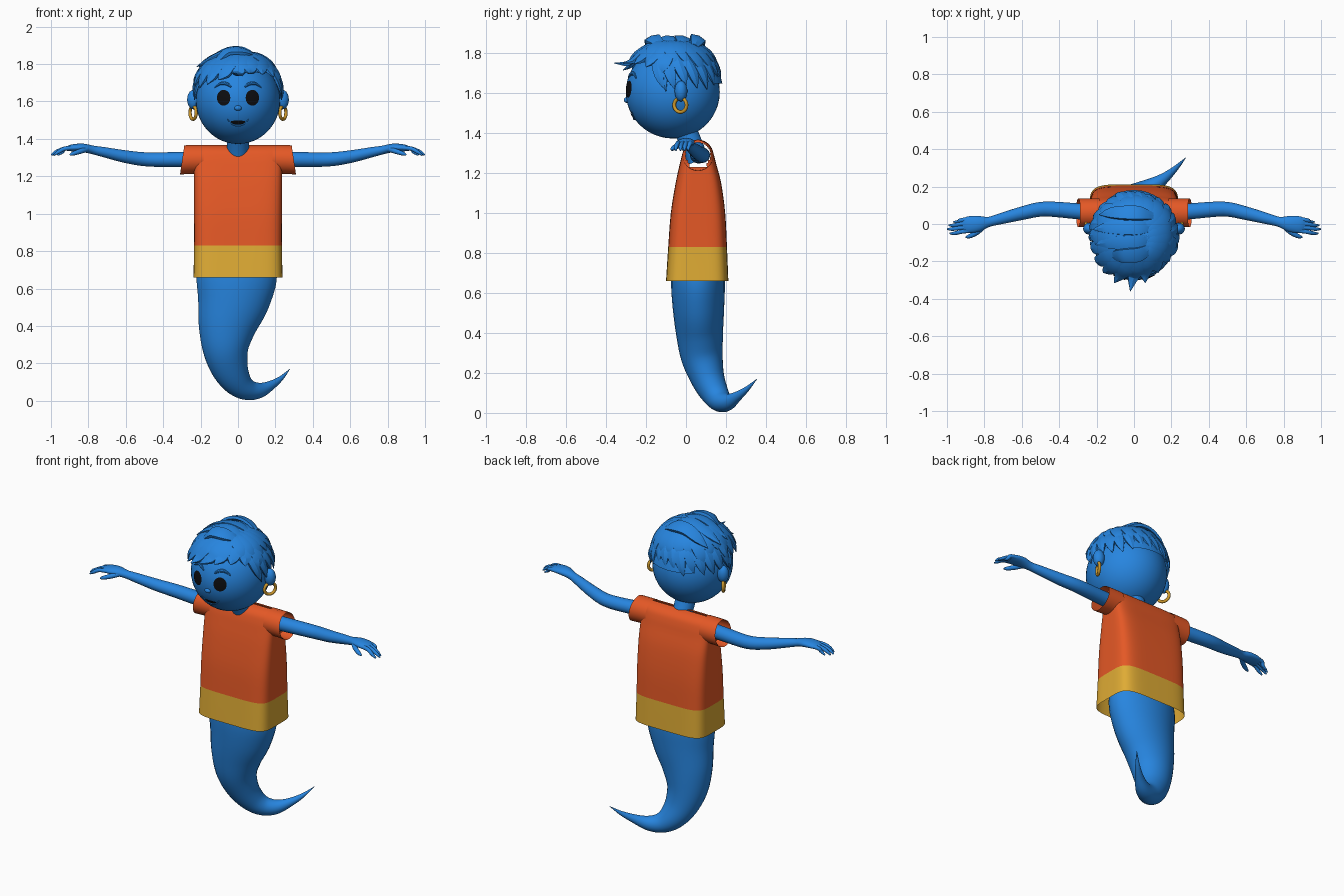
import bpy, bmesh, math, random
from mathutils import Vector, Quaternion

if "Cube" in bpy.data.objects:
    bpy.data.objects.remove(bpy.data.objects["Cube"])

random.seed(4)


def mat(name, rgb):
    m = bpy.data.materials.new(name)
    m.diffuse_color = (*rgb, 1)
    m.use_nodes = True
    m.node_tree.nodes["Principled BSDF"].inputs["Base Color"].default_value = m.diffuse_color
    return m


BLUE = mat("blue skin", (0.02, 0.235, 0.74))
ORANGE = mat("orange cloth", (0.78, 0.098, 0.019))
YELLOW = mat("yellow cloth", (0.74, 0.41, 0.035))
GOLD = mat("gold", (0.62, 0.32, 0.025))
BLACK = mat("black", (0.004, 0.004, 0.005))

HEAD = Vector((0, -0.066, 1.605))
HR = Vector((0.225, 0.235, 0.232))


def finish(bm, name, mats, angle=40):
    bmesh.ops.recalc_face_normals(bm, faces=bm.faces)
    me = bpy.data.meshes.new(name)
    bm.to_mesh(me)
    bm.free()
    ob = bpy.data.objects.new(name, me)
    bpy.context.collection.objects.link(ob)
    for m in mats:
        me.materials.append(m)
    bpy.ops.object.select_all(action='DESELECT')
    bpy.context.view_layer.objects.active = ob
    ob.select_set(True)
    bpy.ops.object.shade_smooth_by_angle(angle=math.radians(angle))
    return ob


def spline(rows, steps):
    """Catmull-Rom through rows of equal length."""
    out = []
    for i in range(len(rows) - 1):
        p = [rows[max(0, min(len(rows) - 1, i + k))] for k in (-1, 0, 1, 2)]
        for s in range(steps):
            t = s / steps
            out.append([0.5 * (2 * b + (c - a) * t + (2 * a - 5 * b + 4 * c - d) * t * t
                        + (3 * b - a - 3 * c + d) * t ** 3) for a, b, c, d in zip(*p)])
    return out + [list(rows[-1])]


def loft(bm, rows, n=16, steps=4, u=(1, 0, 0), power=2, fixed=None, center=None, caps=True):
    """Skin along rows of (x, y, z, radius_u, radius_v)."""
    rows = spline(rows, steps)
    pts = [Vector(r[:3]) for r in rows]
    u = Vector(u)
    rings = []
    for i, p in enumerate(pts):
        t = Vector(fixed) if fixed else (pts[min(i + 1, len(pts) - 1)] - pts[max(i - 1, 0)]).normalized()
        if center:
            u = t.cross(p - center)
        u = (u - t * u.dot(t)).normalized()
        v = t.cross(u)
        ring = []
        for k in range(n):
            a = 2 * math.pi * (k + 0.5) / n
            c, s = (math.copysign(abs(f) ** (2 / power), f) for f in (math.cos(a), math.sin(a)))
            ring.append(bm.verts.new(p + u * c * max(rows[i][3], 0.0008) + v * s * max(rows[i][4], 0.0008)))
        rings.append(ring)
    for r, q in zip(rings, rings[1:]):
        for k in range(n):
            bm.faces.new((r[k], r[(k + 1) % n], q[(k + 1) % n], q[k]))
    if caps:
        bm.faces.new(rings[0])
        bm.faces.new(rings[-1])
    return rings


def tube(name, rows, material, **kw):
    bm = bmesh.new()
    loft(bm, rows, **kw)
    return finish(bm, name, [material])


def ball(name, loc, scale, material, seg=32, keep=None):
    bm = bmesh.new()
    bmesh.ops.create_uvsphere(bm, u_segments=seg, v_segments=seg // 2, radius=1)
    for v in bm.verts:
        v.co = Vector(a * b for a, b in zip(v.co, scale)) + Vector(loc)
    if keep:
        bmesh.ops.delete(bm, geom=[f for f in bm.faces if not keep(f.calc_center_median())], context='FACES')
    return finish(bm, name, [material])


def on_face(x, z, off=0.004):
    k = 1 - (x / HR.x) ** 2 - ((z - HEAD.z) / HR.z) ** 2
    return Vector((x, HEAD.y - HR.y * math.sqrt(max(k, 0)) - off, z))


def plate(name, x, z, shape, material):
    """Thin curved plate hugging the face; shape(angle) gives an xz offset."""
    bm = bmesh.new()
    rings = []
    for f in (0.02, 0.35, 0.7, 1):
        offs = [shape(2 * math.pi * k / 28) for k in range(28)]
        rings.append([bm.verts.new(on_face(x + a * f, z + b * f)) for a, b in offs])
    bm.faces.new(rings[0])
    for r, q in zip(rings, rings[1:]):
        for k in range(28):
            bm.faces.new((r[k], r[(k + 1) % 28], q[(k + 1) % 28], q[k]))
    bmesh.ops.recalc_face_normals(bm, faces=bm.faces)
    if sum(f.normal.y for f in bm.faces) > 0:
        bmesh.ops.reverse_faces(bm, faces=bm.faces)
    me = bpy.data.meshes.new(name)
    bm.to_mesh(me)
    bm.free()
    me.materials.append(material)
    bpy.context.collection.objects.link(bpy.data.objects.new(name, me))


# wispy tail replacing the legs
tube("tail", [(0, .06, .78, .205, .125), (-.008, .06, .66, .216, .135), (-.025, .062, .54, .195, .13),
              (-.057, .068, .4, .157, .118), (-.066, .08, .28, .124, .105), (-.044, .108, .175, .1, .085),
              (-.003, .143, .1, .078, .07), (.05, .175, .06, .058, .056), (.112, .21, .055, .042, .042),
              (.172, .253, .08, .026, .026), (.23, .305, .12, .013, .013), (.277, .355, .17, .001, .001)],
     BLUE, n=32, steps=5)

# shirt body with yellow hem band, open at the bottom and into the sleeves
SY, SZ, SR = 0.06, 1.29, 0.077
bm = bmesh.new()
loft(bm, [(0, .056, .66, .238, .156), (0, .058, .83, .235, .147), (0, .06, 1.0, .235, .136),
          (0, .062, 1.15, .235, .114), (0, SY, 1.25, .235, .09), (0, SY, 1.30, .235, .077),
          (0, SY, 1.335, .235, .062), (0, SY, 1.357, .235, .036), (0, SY, 1.367, .235, .004)],
     n=64, steps=4, power=5, fixed=(0, 0, 1), caps=False)
for f in bm.faces:
    f.material_index = 1 if f.calc_center_median().z < 0.83 else 0
hole = [f for f in bm.faces if abs(f.calc_center_median().x) > 0.2 and abs(f.normal.x) > -1
        and math.hypot(f.calc_center_median().y - SY, f.calc_center_median().z - SZ) < SR - 0.015]
bmesh.ops.delete(bm, geom=hole, context='FACES')
finish(bm, "shirt", [ORANGE, YELLOW])

# sleeves, arms, hands, ears, earrings, eyes and brows on both sides
for s, side in ((1, "left"), (-1, "right")):
    bm = bmesh.new()
    loft(bm, [(s * .185, SY, SZ, SR, SR), (s * .24, SY, SZ, SR, SR), (s * .298, SY, SZ - .002, SR, SR + .001)],
         n=32, u=(0, 1, 0), fixed=(s, 0, 0), caps=False)
    for v in bm.verts:
        if abs(v.co.x) > 0.29:
            v.co.x += s * (SZ - v.co.z) * 0.15
    finish(bm, side + "_sleeve", [ORANGE])

    tube(side + "_arm", [(s * .2, .062, 1.29, .042, .042), (s * .3, .068, 1.29, .043, .041),
                         (s * .48, .08, 1.29, .04, .038), (s * .6, .057, 1.305, .036, .034),
                         (s * .72, .026, 1.33, .029, .027), (s * .775, .012, 1.341, .027, .023),
                         (s * .83, .002, 1.352, .042, .023), (s * .885, -.004, 1.352, .045, .019),
                         (s * .915, -.008, 1.347, .034, .012)], BLUE, n=20, u=(0, 1, 0))
    fingers = bmesh.new()
    for y0, y1, tip in ((.028, .012, .965), (.007, -.007, .99), (-.014, -.027, .998), (-.034, -.05, .985)):
        loft(fingers, [(s * .87, y0, 1.352, .012, .012), (s * .925, (y0 + y1) / 2, 1.348, .0115, .0115),
                       (s * (tip - .025), y1, 1.33, .01, .01), (s * tip, y1, 1.313, .004, .004)],
             n=10, u=(0, 1, 0))
    loft(fingers, [(s * .80, -.008, 1.347, .015, .015), (s * .84, -.045, 1.335, .014, .014),
                   (s * .88, -.066, 1.322, .011, .011), (s * .9, -.07, 1.315, .004, .004)], n=10, u=(0, 0, 1))
    finish(fingers, side + "_fingers", [BLUE])

    ball(side + "_ear", (s * .238, -.025, 1.61), (.034, .032, .052), BLUE, 20)
    bpy.ops.mesh.primitive_torus_add(major_radius=.035, minor_radius=.009, major_segments=28, minor_segments=10,
                                     location=(s * .24, -.028, 1.54),
                                     rotation=(math.pi / 2, 0, math.radians(s * 62)))
    ring = bpy.context.object
    ring.name = side + "_earring"
    ring.data.materials.append(GOLD)
    bpy.ops.object.shade_smooth()

    plate(side + "_eye", s * .077, 1.62, lambda a: (.036 * math.cos(a), .042 * math.sin(a)), BLACK)
    brow = [(.037, 1.678, .004), (.06, 1.694, .009), (.09, 1.697, .009), (.125, 1.675, .003)]
    tube(side + "_eyebrow", [(*on_face(s * x, z, .002), r, r) for x, z, r in brow], BLUE, n=8)

# head, neck, nose and mouth
ball("head", HEAD, HR, BLUE, 48)
tube("neck", [(0, .06, 1.26, .06, .055), (0, .03, 1.34, .058, .055), (0, -.02, 1.45, .06, .06)], BLUE, n=24)
ball("nose", on_face(0, 1.565, 0), (.02, .014, .014), BLUE, 16)
plate("mouth", 0, 1.494, lambda a: (.038 * math.cos(a), (.004 if math.sin(a) > 0 else .018) * math.sin(a)), BLACK)
tube("lower_lip", [(*on_face(x, z, .001), r, r) for x, z, r in
                   ((-.058, 1.506, .003), (-.035, 1.481, .004), (0, 1.471, .006),
                    (.035, 1.481, .004), (.058, 1.506, .003))], BLUE, n=8)

# scalp cap under the locks
ball("hair_cap", HEAD + Vector((0, .002, .004)), HR * 1.06, BLUE, 40,
     keep=lambda c: c.z > 1.715 - 0.24 * (c.y - HEAD.y))


def skull(az, el, off):
    a, e = math.radians(az), math.radians(el)
    d = Vector((math.cos(e) * math.sin(a), -math.cos(e) * math.cos(a), math.sin(e)))
    return HEAD + Vector(d[i] * (HR[i] + off) for i in range(3))


def lock(bm, pts, w, th):
    prof = ((.5, .7), (1, 1), (1, 1), (.75, .8), (.03, .1))
    loft(bm, [(*p, w * a, th * b) for p, (a, b) in zip(pts, prof)], n=6, steps=3, center=HEAD)


# locks falling round the sides and back in two layers
hair = bmesh.new()
for lo, hi, step, el, off, w in ((78, 283, 14, 9, .012, .036), (62, 300, 17, 27, .024, .042)):
    az = lo
    while az < hi:
        end = el + random.uniform(-7, 7)
        lock(hair, [skull(az - 22 * (1 - t), 80 + (end - 80) * t, off + .012 * math.sin(math.pi * t))
                    for t in (0, .3, .6, .83, 1)], w, .014)
        az += step
# sideburns
for s in (1, -1):
    lock(hair, [skull(s * a, e, .01) for a, e in ((75, 45), (78, 32), (79, 20), (80, 10), (82, 0))], .02, .01)
finish(hair, "hair_back", [BLUE], 25)

# fringe swept from a side parting
fringe = bmesh.new()
for x, y, z in ((-.238, -.06, 1.69), (-.23, -.13, 1.68), (-.205, -.2, 1.67), (-.165, -.26, 1.69),
                (-.105, -.315, 1.715), (-.02, -.36, 1.75), (.06, -.315, 1.75), (.13, -.26, 1.745),
                (.19, -.2, 1.73), (.228, -.12, 1.70)):
    a, b = Vector((.07, -.06, 1.85)), Vector((x, y, z))
    pts = []
    for t in (0, .3, .6, .83):
        d = a.lerp(b, t) - HEAD
        k = math.sqrt(sum((d[i] / (HR[i] + .028)) ** 2 for i in range(3)))
        pts.append(HEAD + d / k)
    lock(fringe, pts + [b], .046, .017)
# loose tuft on the crown
for y, x in ((-.17, -.13), (-.1, -.19), (-.02, -.2), (.06, -.17)):
    lock(fringe, [Vector((.1, y * .7, 1.835)), Vector((.03, y * .95, 1.868)), Vector((-.05, y, 1.868)),
                  Vector((x * .75, y, 1.83)), Vector((x * 1.1, y - .01, 1.785))], .044, .016)
finish(fringe, "hair_fringe", [BLUE], 25)
